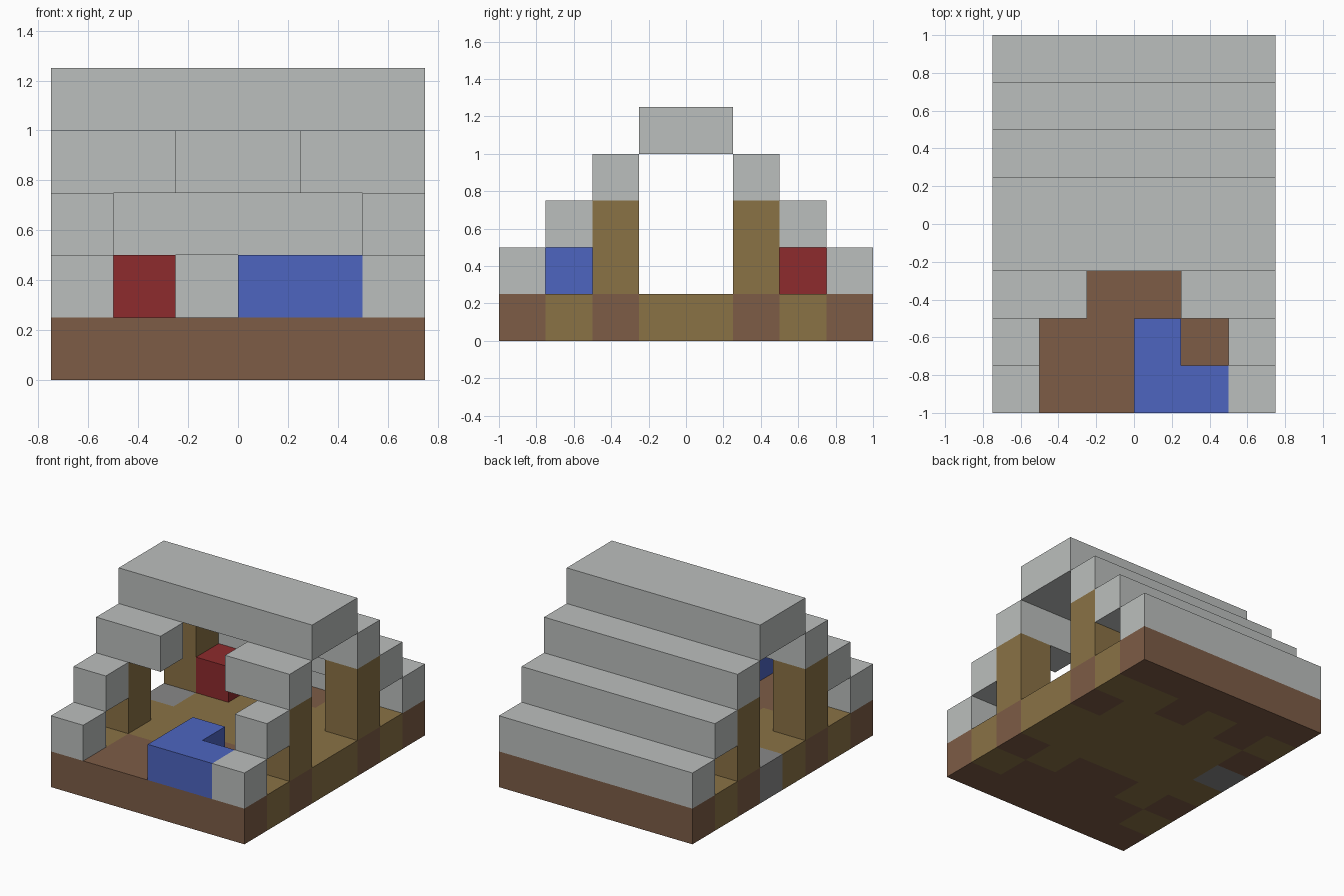
import bpy
import bmesh
from mathutils import Vector

CELL = 0.25
COLS, ROWS = 6, 8

old = bpy.data.objects.get("Cube")
if old:
    bpy.data.objects.remove(old, do_unlink=True)


def material(name, rgb):
    mat = bpy.data.materials.new(name)
    mat.use_nodes = True
    colour = (*rgb, 1.0)
    mat.diffuse_color = colour
    mat.node_tree.nodes["Principled BSDF"].inputs["Base Color"].default_value = colour
    return mat


pale_stone = material("pale stone", (0.50, 0.52, 0.51))
dark_stone = material("dark stone", (0.25, 0.25, 0.25))
earth = material("brown earth", (0.205, 0.107, 0.061))
timber = material("tan timber", (0.254, 0.168, 0.060))
blue = material("blue", (0.074, 0.130, 0.527))
red = material("red", (0.270, 0.024, 0.026))


def add_object(name, bm, mats):
    mesh = bpy.data.meshes.new(name)
    bm.to_mesh(mesh)
    bm.free()
    for mat in mats:
        mesh.materials.append(mat)
    obj = bpy.data.objects.new(name, mesh)
    bpy.context.collection.objects.link(obj)
    return obj


def corner(col, row, level):
    """Grid corner to position."""
    return Vector((col - COLS / 2, row - ROWS / 2, level)) * CELL


def block(name, mat, cols, rows, levels):
    """Box spanning the given cell ranges (end exclusive)."""
    lo = corner(cols[0], rows[0], levels[0])
    hi = corner(cols[1], rows[1], levels[1])
    bm = bmesh.new()
    bmesh.ops.create_cube(bm, size=1)
    bmesh.ops.scale(bm, vec=hi - lo, verts=bm.verts)
    bmesh.ops.translate(bm, vec=(lo + hi) / 2, verts=bm.verts)
    return add_object(name, bm, [mat])


# Floor slab: one colour per column of ground, front row first
# B = earth, T = timber, S = stone
PATTERN = ["BBBBBB",
           "TBBBBT",
           "BTBBTB",
           "TTTTTT",
           "STTTTT",
           "BTTTTB",
           "TBTBTT",
           "BBBBBB"]
bm = bmesh.new()
bmesh.ops.create_grid(bm, x_segments=COLS, y_segments=ROWS, size=0.5)
bmesh.ops.scale(bm, vec=(COLS * CELL, ROWS * CELL, 1), verts=bm.verts)
ext = bmesh.ops.extrude_face_region(bm, geom=bm.faces[:], use_keep_orig=True)
top = [v for v in ext["geom"] if isinstance(v, bmesh.types.BMVert)]
bmesh.ops.translate(bm, vec=(0, 0, CELL), verts=top)
bmesh.ops.recalc_face_normals(bm, faces=bm.faces)
for face in bm.faces:
    inside = face.calc_center_median() - face.normal * 0.01
    col = int(inside.x / CELL + COLS / 2)
    row = int(inside.y / CELL + ROWS / 2)
    face.material_index = "BTS".index(PATTERN[row][col])
add_object("floor", bm, [earth, timber, dark_stone])

# Corner posts
for side, col in (("right", 0), ("left", COLS - 1)):
    for end, row in (("front", 2), ("back", 5)):
        block(f"{end}_{side}_post", timber, (col, col + 1), (row, row + 1), (1, 3))

# Stepped roof: the front steps are split by the entrance
for step, width in enumerate((1, 1, 2)):
    levels = (step + 1, step + 2)
    front, back = step, ROWS - 1 - step
    block(f"front_right_roof_step_{step}", pale_stone, (0, width), (front, front + 1), levels)
    block(f"front_left_roof_step_{step}", pale_stone, (COLS - width, COLS), (front, front + 1), levels)
    block(f"back_roof_step_{step}", pale_stone, (0, COLS), (back, back + 1), levels)
block("roof_ridge", pale_stone, (0, COLS), (3, 5), (4, 5))

# Furnishings: L-shaped blue counter and red bed
block("blue_counter_front", blue, (3, 5), (0, 1), (1, 2))
block("blue_counter_return", blue, (3, 4), (1, 2), (1, 2))
block("red_bed", red, (1, 2), (5, 7), (1, 2))
